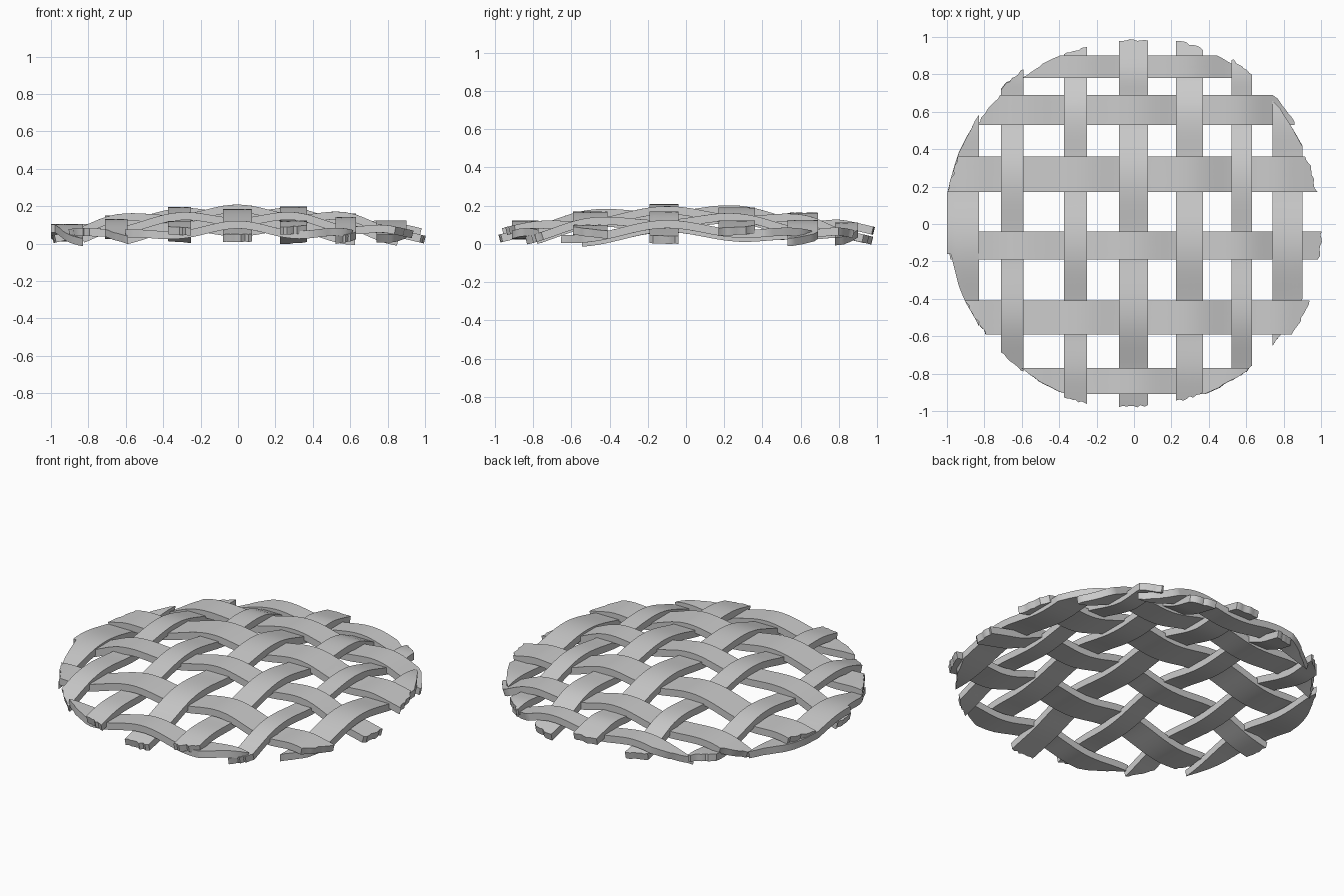
import bpy, bmesh, math, random
from mathutils import Vector

if "Cube" in bpy.data.objects:
    bpy.data.objects.remove(bpy.data.objects["Cube"])

random.seed(4)
THICK, AMP = 0.042, 0.021
STEPS, ACROSS = 56, 8

crust = bpy.data.materials.new("light_grey")
crust.diffuse_color = (0.6, 0.6, 0.6, 1)
crust.use_nodes = True
crust.node_tree.nodes["Principled BSDF"].inputs["Base Color"].default_value = crust.diffuse_color

# Strips: low edge, high edge, rim radius at the negative and positive ends
LENGTHWISE = [(-1.00, -0.83, 0.99, 1.01), (-0.71, -0.59, 0.98, 1.015),
              (-0.375, -0.25, 0.99, 0.976), (-0.08, 0.075, 0.97, 0.98),
              (0.225, 0.37, 0.97, 1.0), (0.52, 0.63, 0.985, 1.02),
              (0.74, 0.90, 0.985, 0.99)]
CROSSWISE = [(0.78, 0.90, 0.98, 1.0), (0.53, 0.69, 0.985, 1.01),
             (0.17, 0.36, 1.0, 0.985), (-0.19, -0.04, 0.99, 1.0),
             (-0.59, -0.41, 0.985, 1.025), (-0.91, -0.77, 0.98, 0.985)]


def centre(strip):
    return (strip[0] + strip[1]) / 2


def weave(s, knots):
    """Ease between over (+1) and under (-1) at successive crossings."""
    if s <= knots[0][0]:
        return knots[0][1]
    for (a, va), (b, vb) in zip(knots, knots[1:]):
        if s <= b:
            k = (1 - math.cos(math.pi * (s - a) / (b - a))) / 2
            return va + (vb - va) * k
    return knots[-1][1]


def make_strip(name, strip, knots, along_y):
    lo, hi, r0, r1 = strip
    c0 = centre(strip)

    def height(s):
        return 0.168 - 0.125 * (c0 * c0 + s * s) + AMP * weave(s, knots)

    def place(c, s, side):
        # Thickness is measured square to the slope of the strip
        slope = (height(s + 0.005) - height(s - 0.005)) / 0.01
        n = Vector((-slope, 1)).normalized() * side * THICK / 2
        s, z = s + n.x, height(s) + n.y
        return (c, s, z) if along_y else (s, c, z)

    bm = bmesh.new()
    top, bottom = [], []
    for i in range(ACROSS + 1):
        c = lo + (hi - lo) * i / ACROSS
        # Ends follow the round rim, slightly ragged
        ends = [math.sqrt(max(r * r - c * c, 0.026)) + random.uniform(-0.007, 0.007)
                for r in (r0, r1)]
        ss = [-ends[0] + (ends[0] + ends[1]) * j / STEPS for j in range(STEPS + 1)]
        top.append([bm.verts.new(place(c, s, 1)) for s in ss])
        bottom.append([bm.verts.new(place(c, s, -1)) for s in ss])
    for g in (top, bottom):
        for i in range(ACROSS):
            for j in range(STEPS):
                bm.faces.new((g[i][j], g[i + 1][j], g[i + 1][j + 1], g[i][j + 1]))
    # Side walls and end walls
    for i in (0, ACROSS):
        for j in range(STEPS):
            bm.faces.new((top[i][j], top[i][j + 1], bottom[i][j + 1], bottom[i][j]))
    for j in (0, STEPS):
        for i in range(ACROSS):
            bm.faces.new((top[i][j], top[i + 1][j], bottom[i + 1][j], bottom[i][j]))
    bmesh.ops.recalc_face_normals(bm, faces=bm.faces)
    mesh = bpy.data.meshes.new(name)
    bm.to_mesh(mesh)
    bm.free()
    mesh.materials.append(crust)
    obj = bpy.data.objects.new(name, mesh)
    bpy.context.collection.objects.link(obj)
    bpy.context.view_layer.objects.active = obj
    obj.select_set(True)


# Checkerboard weave: a lengthwise strip goes over where the index sum is odd
for i, strip in enumerate(LENGTHWISE):
    knots = sorted((centre(h), 1 if (i + j) % 2 else -1)
                   for j, h in enumerate(CROSSWISE))
    # index offsets start at zero, so the first pair (0, 0) is under
    make_strip(f"lengthwise_strip_{i + 1}", strip, knots, True)
for j, strip in enumerate(CROSSWISE):
    knots = sorted((centre(v), -1 if (i + j) % 2 else 1)
                   for i, v in enumerate(LENGTHWISE))
    make_strip(f"crosswise_strip_{j + 1}", strip, knots, False)

bpy.ops.object.shade_smooth_by_angle(angle=math.radians(35))
